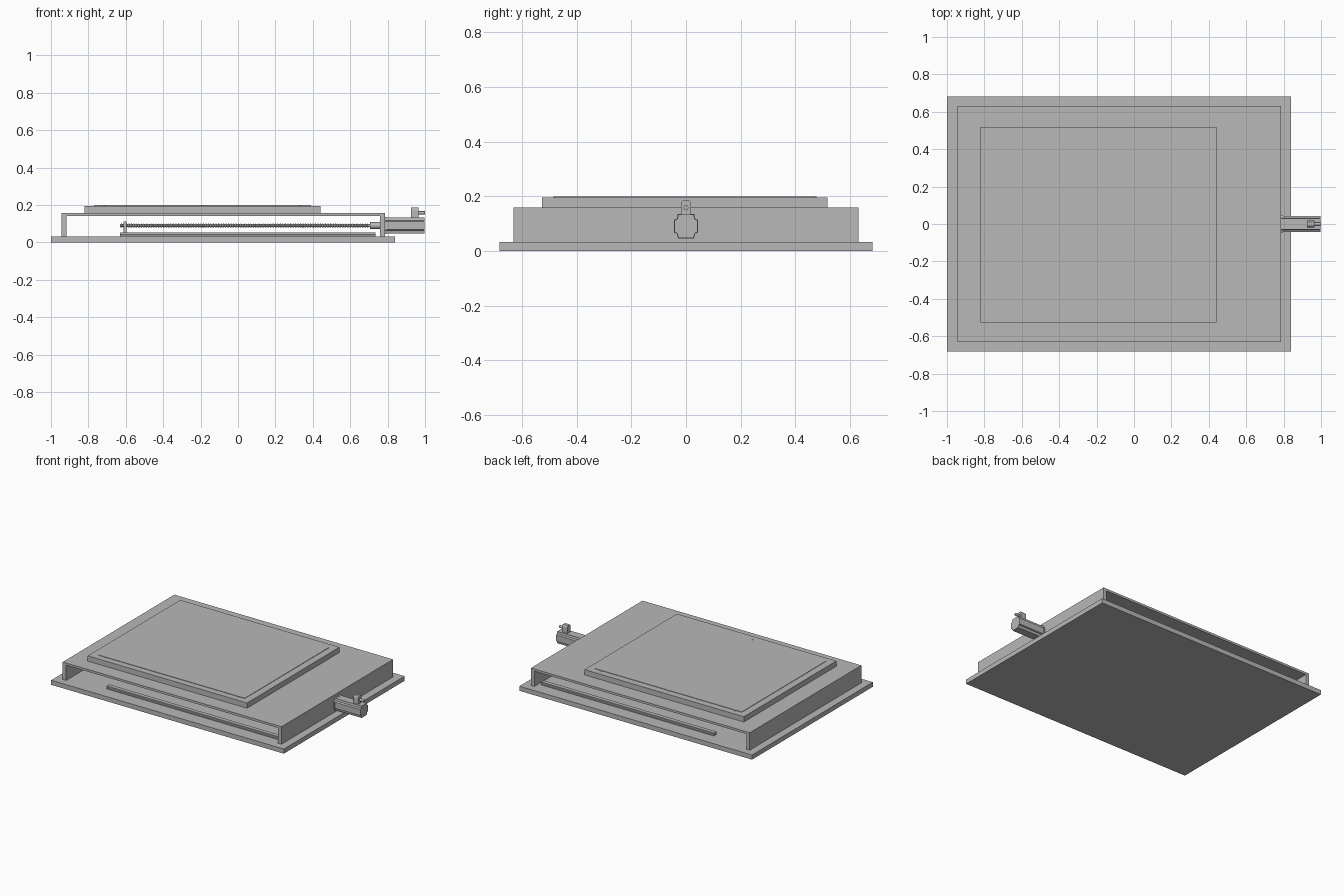
import bpy, bmesh, math
from mathutils import Matrix

old = bpy.data.objects.get("Cube")
if old:
    bpy.data.objects.remove(old, do_unlink=True)

GREY = (0.48, 0.48, 0.48, 1)
metal = bpy.data.materials.new("machine grey")
metal.use_nodes = True
metal.diffuse_color = GREY
metal.node_tree.nodes["Principled BSDF"].inputs["Base Color"].default_value = GREY


def finish(name, bm, smooth=False):
    bmesh.ops.recalc_face_normals(bm, faces=bm.faces)
    mesh = bpy.data.meshes.new(name)
    bm.to_mesh(mesh)
    bm.free()
    mesh.materials.append(metal)
    ob = bpy.data.objects.new(name, mesh)
    bpy.context.collection.objects.link(ob)
    if smooth:
        bpy.ops.object.select_all(action='DESELECT')
        ob.select_set(True)
        bpy.context.view_layer.objects.active = ob
        bpy.ops.object.shade_smooth_by_angle(angle=math.radians(35))
    return ob


def prism(name, outline, axis, start, end, smooth=False):
    """Extrude an outline along x (points are y,z) or along y (points are x,z)."""
    place = (lambda a, b: (start, a, b)) if axis == 'x' else (lambda a, b: (a, start, b))
    bm = bmesh.new()
    face = bm.faces.new([bm.verts.new(place(a, b)) for a, b in outline])
    grown = bmesh.ops.extrude_face_region(bm, geom=[face])
    moved = [g for g in grown["geom"] if isinstance(g, bmesh.types.BMVert)]
    step = (end - start, 0, 0) if axis == 'x' else (0, end - start, 0)
    bmesh.ops.translate(bm, verts=moved, vec=step)
    return finish(name, bm, smooth)


def box(name, x, y, z):
    return prism(name, [(x[0], z[0]), (x[1], z[0]), (x[1], z[1]), (x[0], z[1])], 'y', *y)


def turned(name, stations, y, z, sides=16):
    """Round part along x from (x, radius) stations."""
    bm = bmesh.new()
    rings = []
    for x, r in stations:
        turn = [2 * math.pi * i / sides for i in range(sides)]
        rings.append([bm.verts.new((x, y + r * math.cos(t), z + r * math.sin(t))) for t in turn])
    for a, b in zip(rings, rings[1:]):
        for i in range(sides):
            j = (i + 1) % sides
            bm.faces.new((a[i], a[j], b[j], b[i]))
    bm.faces.new(rings[0])
    bm.faces.new(rings[-1])
    return finish(name, bm, True)


def mirrored(half):
    """Complete a symmetric outline from its +y half."""
    return half + [(-a, b) for a, b in reversed(half)]


# Base plate and the open-ended cover standing on it
box("base_plate", (-1, 0.84), (-0.682, 0.682), (0, 0.033))
L, R, T, WALL, BED = -0.945, 0.785, 0.158, 0.027, 0.033
prism("bridge_cover", [(L, BED), (L + WALL, BED), (L + WALL, 0.142), (R - WALL, 0.142),
                       (R - WALL, BED), (R, BED), (R, T), (L, T)], 'y', -0.63, 0.63)

# Table plate with a thin raised pad
box("table_plate", (-0.82, 0.44), (-0.526, 0.518), (T, 0.196))
box("table_pad", (-0.77, 0.39), (-0.48, 0.47), (0.196, 0.199))

# Small screws along both long edges of the pad
for x in (-0.72, -0.19, 0.335):
    for y in (-0.479, 0.472):
        bm = bmesh.new()
        bmesh.ops.create_cone(bm, cap_ends=True, segments=12, radius1=0.006, radius2=0.006,
                              depth=0.008, matrix=Matrix.Translation((x, y, 0.1955)))
        finish("pad_screw", bm)

# Grooved linear rails, front and back
rail = mirrored([(0.015, BED), (0.015, 0.04), (0.010, 0.043), (0.010, 0.047),
                 (0.014, 0.049), (0.014, 0.054)])
for name, y in (("front_rail", -0.57), ("back_rail", 0.57)):
    prism(name, [(a + y, b) for a, b in rail], 'x', -0.63, 0.735)

# Threaded drive screw with its end bearing and motor coupling
AXIS = 0.09
pitch = 0.0133
thread = [(-0.63 + i * pitch / 2, 0.011 if i % 2 else 0.0075) for i in range(201)]
turned("drive_screw", thread, 0, AXIS, 12)
box("end_bearing", (-0.612, -0.596), (-0.025, 0.025), (BED, 0.113))
turned("coupling", [(0.705, 0.018), (0.76, 0.018)], 0, AXIS, 24)

# Motor body with stepped corners, slim mounting flange and shaft
motor = mirrored([(0.028, 0.048), (0.032, 0.064), (0.042, 0.068), (0.042, 0.112),
                  (0.031, 0.117), (0.029, 0.133)])
prism("motor_body", motor, 'x', 0.79, 0.998)
prism("motor_flange", [(a * 1.06, AXIS + (b - AXIS) * 1.04) for a, b in motor], 'x', 0.785, 0.796)
turned("motor_shaft", [(0.70, 0.008), (0.79, 0.008)], 0, AXIS)

# Cable socket on top of the motor, with rounded shoulders and a nozzle
socket = mirrored([(0.019, 0.13), (0.019, 0.172), (0.017, 0.180), (0.011, 0.186)])
prism("cable_socket", socket, 'x', 0.925, 0.965)
turned("cable_nozzle", [(0.96, 0.009), (1.0, 0.009)], 0, 0.158)
